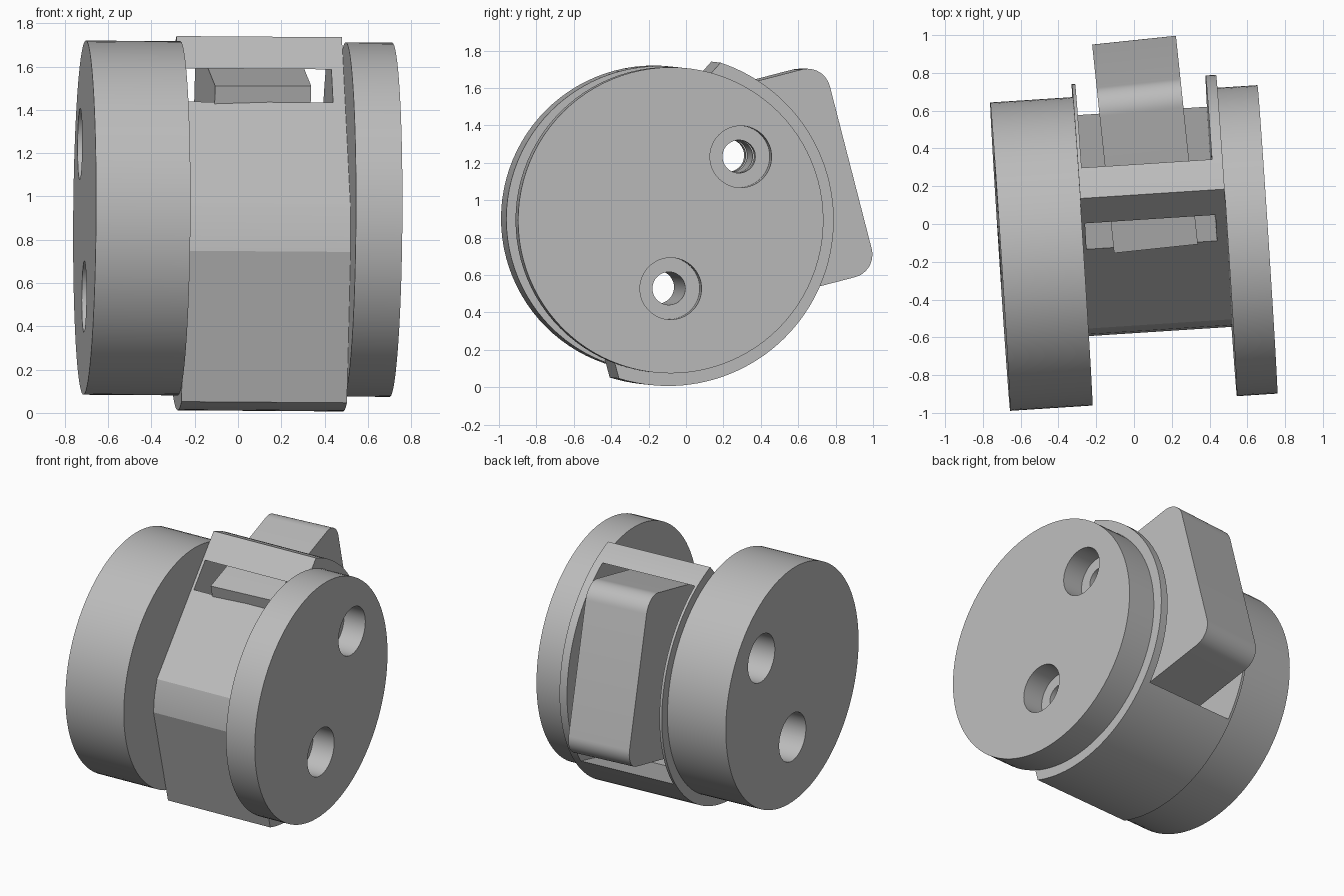
import bpy, bmesh
from math import cos, sin, radians, pi
from mathutils import Matrix, Euler, Vector

cube = bpy.data.objects.get("Cube")
if cube:
    bpy.data.objects.remove(cube, do_unlink=True)

grey = bpy.data.materials.new("plain grey")
grey.use_nodes = True
GREY = (0.5, 0.5, 0.5, 1)
grey.diffuse_color = GREY
grey.node_tree.nodes["Principled BSDF"].inputs["Base Color"].default_value = GREY

# Frame of the main axle, which is turned slightly away from x
AXLE = Matrix.Translation((0, -0.127, 0.897)) @ Euler((0, radians(0.4), radians(3.7))).to_matrix().to_4x4()


def arc(r, start, end, n, cu=0, cv=0):
    """Points of an arc in the y-z plane, angles in degrees."""
    step = (end - start) / n
    return [(cu + r * cos(radians(start + step * i)), cv + r * sin(radians(start + step * i)))
            for i in range(n + 1)]


def circle(r, cu=0, cv=0, n=96):
    return arc(r, 0, 360, n, cu, cv)[:-1]


def prism(name, profile, x0, x1, matrix):
    """Extrude a y-z profile along x."""
    bm = bmesh.new()
    face = bm.faces.new([bm.verts.new((x0, u, v)) for u, v in profile])
    new = bmesh.ops.extrude_face_region(bm, geom=[face])["geom"]
    bmesh.ops.translate(bm, vec=(x1 - x0, 0, 0), verts=[g for g in new if isinstance(g, bmesh.types.BMVert)])
    bmesh.ops.recalc_face_normals(bm, faces=bm.faces[:])
    mesh = bpy.data.meshes.new(name)
    bm.to_mesh(mesh)
    bm.free()
    mesh.materials.append(grey)
    ob = bpy.data.objects.new(name, mesh)
    bpy.context.collection.objects.link(ob)
    ob.matrix_world = matrix
    return ob


def activate(ob):
    bpy.ops.object.select_all(action='DESELECT')
    ob.select_set(True)
    bpy.context.view_layer.objects.active = ob


def cut(ob, cutter):
    """Subtract a cutter and apply the result."""
    bpy.context.view_layer.update()
    mod = ob.modifiers.new("cut", 'BOOLEAN')
    mod.operation = 'DIFFERENCE'
    mod.solver = 'EXACT'
    mod.object = cutter
    activate(ob)
    bpy.ops.object.modifier_apply(modifier=mod.name)


# End discs
left_disc = prism("left_disc", circle(0.818), -0.71, -0.273, AXLE)
right_disc = prism("right_disc", circle(0.818), 0.493, 0.708, AXLE)

# Round body with an angled front
front = [(-0.45, -0.15), (-0.44, -0.04), (-0.41, 0.07)]
body = prism("body", arc(0.887, 71.6, -107.3, 64) + front, -0.273, 0.493, AXLE)

# Pocket open to the back, tilted like the block inside it
TILT = 14.5
pocket_frame = AXLE @ Matrix.Rotation(radians(TILT), 4, 'X')
pocket = prism("pocket_cutter", [(0.144, -0.68), (1.5, -0.68), (1.5, 0.634), (0.144, 0.634)],
               -0.255, 0.437, pocket_frame)
cut(body, pocket)

# Block with rounded outer corners
R, BACK, LOW, HIGH = 0.125, 1.148, 0.343, 1.49
outline = ([(0.27, LOW)] + arc(R, -90, 0, 12, BACK - R, LOW + R)
           + arc(R, 0, 90, 12, BACK - R, HIGH - R) + [(0.27, HIGH)])
pivot = Vector((0, 0.975, 0))
block_frame = (Matrix.Translation(pivot) @ Matrix.Rotation(radians(6), 4, 'Z')
               @ Matrix.Translation(-pivot - Vector((0, 0.025, 0)))
               @ Matrix.Rotation(radians(TILT), 4, 'X'))
block = prism("back_block", outline, -0.223, 0.223, block_frame)

# Two stepped bores running through everything
cutters = [pocket]
for u, v in ((0.375, 0.34), (0.0, -0.365)):
    through = prism("bore_cutter", circle(0.088, u, v, 48), -1, 1, AXLE)
    left_sink = prism("left_sink_cutter", circle(0.165, u, v, 64), -1, -0.38, AXLE)
    right_sink = prism("right_sink_cutter", circle(0.165, u, v, 64), 0.55, 1, AXLE)
    for ob in (left_disc, right_disc, body, block):
        cut(ob, through)
    cut(left_disc, left_sink)
    cut(right_disc, right_sink)
    cutters += [through, left_sink, right_sink]

for ob in cutters:
    bpy.data.objects.remove(ob, do_unlink=True)

# Smooth round walls, sharp edges
for ob in (left_disc, right_disc, body, block):
    activate(ob)
    bpy.ops.object.shade_smooth_by_angle(angle=radians(14))
